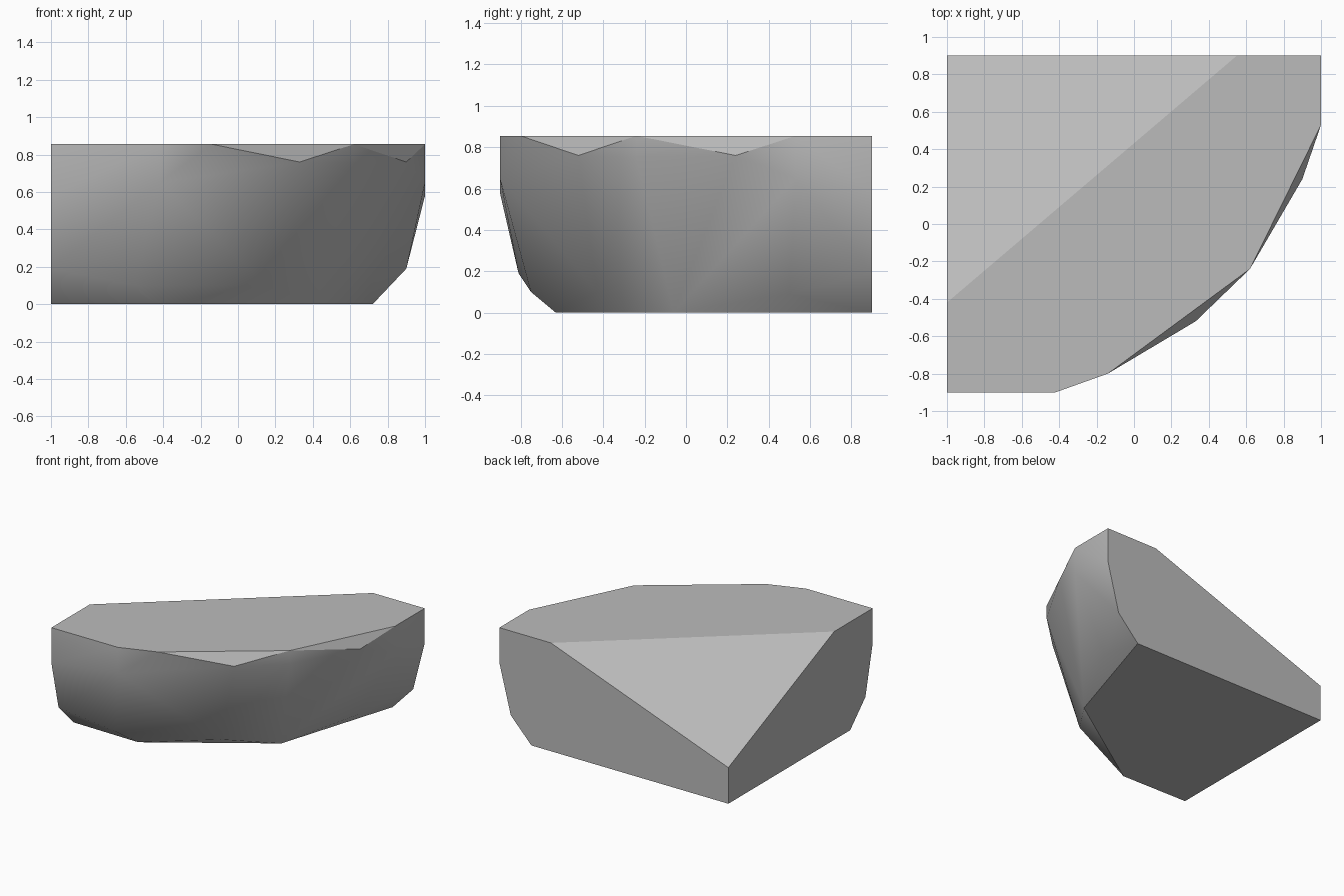
import bpy
import bmesh
from mathutils import Vector

cube = bpy.data.objects.get("Cube")
if cube:
    bpy.data.objects.remove(cube, do_unlink=True)

# Plain stone material
stone = bpy.data.materials.new("grey_stone")
stone.use_nodes = True
colour = (0.5, 0.5, 0.5, 1)
stone.diffuse_color = colour
bsdf = next(n for n in stone.node_tree.nodes if n.type == "BSDF_PRINCIPLED")
bsdf.inputs["Base Color"].default_value = colour
bsdf.inputs["Roughness"].default_value = 0.8

TOP = 0.855

# Flat top outline, ending on the line where the sloped cut begins
top = [(x, y, TOP) for x, y in (
    (-1, -0.42), (-1, -0.9), (-0.42, -0.9), (-0.14, -0.8),
    (0.62, -0.24), (1, 0.53), (1, 0.9), (0.55, 0.9))]

# Chipped rim, belly and lower bevel of the rounded side
belly = [
    (0.33, -0.52, 0.76), (0.9, 0.24, 0.76), (0.62, -0.24, 0.75),
    (-1, -0.9, 0.58), (-0.42, -0.9, 0.65), (1, 0.53, 0.65), (1, 0.9, 0.58),
    (-1, -0.81, 0.19), (-0.55, -0.75, 0.1), (0.15, -0.43, 0.1),
    (0.7, 0.5, 0.09), (0.9, 0.9, 0.19)]

# Flat base outline and the top of the short corner edge
base = [(x, y, 0) for x, y in (
    (-1, 0.9), (-1, -0.62), (-0.43, -0.63), (0.42, -0.06), (0.72, 0.9))]
corner = [(-1, 0.9, 0.285)]

# Wrap the outlines in one closed rock and merge its flat cuts
bm = bmesh.new()
for point in top + belly + base + corner:
    bm.verts.new(point)
hull = bmesh.ops.convex_hull(bm, input=bm.verts[:])
loose = [v for v in bm.verts if not v.link_faces]
bmesh.ops.delete(bm, geom=loose, context="VERTS")
bmesh.ops.dissolve_limit(bm, angle_limit=0.01, verts=bm.verts[:], edges=bm.edges[:])
bmesh.ops.recalc_face_normals(bm, faces=bm.faces[:])

# Only the rounded outer side is smooth; cuts and rim chips stay flat
outward = Vector((0.7, -0.7, 0))
for face in bm.faces:
    n = face.normal
    face.smooth = n.dot(outward) > 0.1 and abs(n.z) < 0.97 and n.z < 0.3

mesh = bpy.data.meshes.new("rock_slab")
bm.to_mesh(mesh)
bm.free()
mesh.materials.append(stone)
rock = bpy.data.objects.new("rock_slab", mesh)
bpy.context.collection.objects.link(rock)
